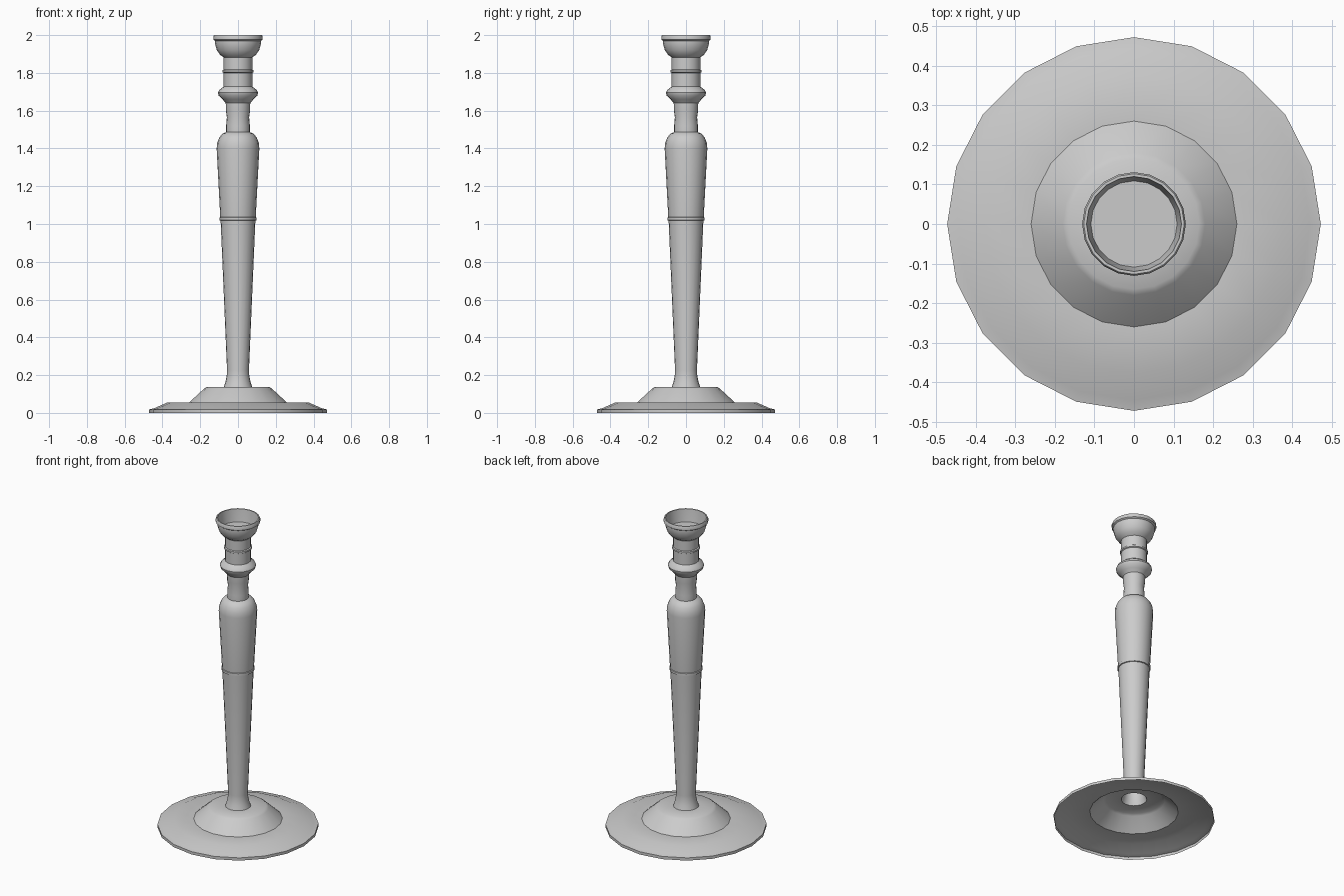
import bpy, bmesh, math

SIDES = 20


def lathe(name, profile, cap_end=False):
    """Revolve (radius, height) points around the z axis."""
    bm = bmesh.new()
    rings = []
    for r, z in profile:
        rings.append([bm.verts.new((r * math.cos(2 * math.pi * i / SIDES),
                                    r * math.sin(2 * math.pi * i / SIDES), z))
                      for i in range(SIDES)])
    for a, b in zip(rings, rings[1:]):
        for i in range(SIDES):
            j = (i + 1) % SIDES
            bm.faces.new((a[i], a[j], b[j], b[i]))
    if cap_end:
        bm.faces.new(rings[-1])
    mesh = bpy.data.meshes.new(name)
    bm.to_mesh(mesh)
    bm.free()
    obj = bpy.data.objects.new(name, mesh)
    bpy.context.collection.objects.link(obj)
    bpy.ops.object.select_all(action='DESELECT')
    obj.select_set(True)
    bpy.context.view_layer.objects.active = obj
    bpy.ops.object.shade_smooth_by_angle(angle=math.radians(35))
    return obj


# Wide stepped foot, hollow underneath
lathe("foot", [(0.472, 0), (0.472, 0.018), (0.445, 0.024), (0.377, 0.054),
               (0.26, 0.054), (0.18, 0.128), (0.165, 0.138), (0.075, 0.138)])

# Tapered stem with a thin band and rounded shoulder
lathe("stem", [(0.075, 0.138), (0.066, 0.165), (0.060, 0.195), (0.058, 0.225),
               (0.092, 1.018), (0.098, 1.02), (0.098, 1.034), (0.094, 1.036),
               (0.113, 1.40), (0.110, 1.43), (0.099, 1.458), (0.083, 1.478),
               (0.063, 1.486)])

# Narrow neck with a swollen collar
lathe("neck", [(0.063, 1.486), (0.063, 1.52), (0.059, 1.565), (0.064, 1.60),
               (0.065, 1.64), (0.082, 1.66), (0.103, 1.68), (0.106, 1.695),
               (0.099, 1.71), (0.076, 1.727)])

# Ringed throat, flared cup, rolled rim and shallow recess
lathe("candle_cup", [(0.076, 1.727), (0.076, 1.80), (0.082, 1.804),
                     (0.082, 1.814), (0.076, 1.818), (0.076, 1.882),
                     (0.095, 1.896), (0.112, 1.92), (0.122, 1.955),
                     (0.122, 1.97), (0.131, 1.976), (0.131, 1.992),
                     (0.127, 2.0), (0.12, 2.0), (0.116, 1.965),
                     (0.109, 1.92)], cap_end=True)
